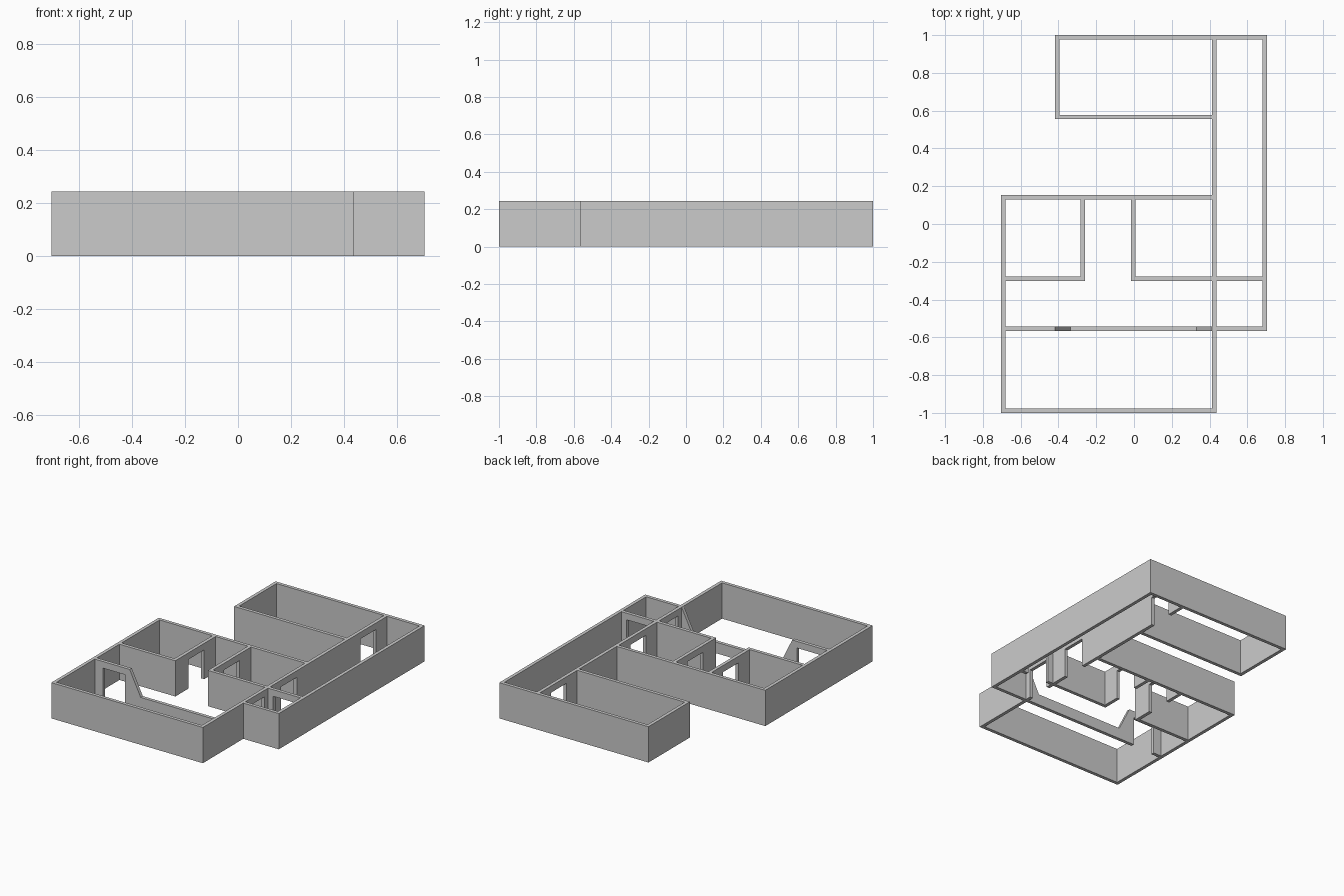
import bpy, bmesh
from mathutils import Vector

if "Cube" in bpy.data.objects:
    bpy.data.objects.remove(bpy.data.objects["Cube"])

T = 0.023        # wall thickness
H = 0.243        # wall height
DOOR_H = 0.198   # doorway height


def wall(name, axis, offset, a, b, doors=(), top=None):
    """Wall along an axis from a to b, its thickness starting at offset.
    doors: (start, end) gaps cut up from the floor; top: optional top outline."""
    outline = [(a, 0)]
    for d0, d1 in doors:
        outline += [(d0, 0), (d0, DOOR_H), (d1, DOOR_H), (d1, 0)]
    outline += [(b, 0)] + list(reversed(top or [(a, H), (b, H)]))

    def place(u, z):
        return Vector((u, offset, z)) if axis == 'X' else Vector((offset, u, z))

    bm = bmesh.new()
    face = bm.faces.new([bm.verts.new(place(u, z)) for u, z in outline])
    new = bmesh.ops.extrude_face_region(bm, geom=[face])['geom']
    push = Vector((0, T, 0)) if axis == 'X' else Vector((T, 0, 0))
    bmesh.ops.translate(bm, vec=push,
                        verts=[g for g in new if isinstance(g, bmesh.types.BMVert)])
    bmesh.ops.recalc_face_normals(bm, faces=bm.faces)
    mesh = bpy.data.meshes.new(name)
    bm.to_mesh(mesh)
    bm.free()
    bpy.context.collection.objects.link(bpy.data.objects.new(name, mesh))


# Outer edges of the plan
L, R = -0.703, 0.703
SPINE = 0.413
ROOM_DOOR = (-0.16, 0.008)

# Long walls running front to back
wall("spine_wall", 'Y', SPINE, -1, 1,
     doors=[(-0.504, -0.340), ROOM_DOOR, (0.693, 0.860)])
wall("right_wall", 'Y', R - T, -0.566, 1)
wall("left_wall", 'Y', L, -1, 0.153)

# Back room and corridor end
wall("back_wall", 'X', 1 - T, -0.418, SPINE)
wall("corridor_back_wall", 'X', 1 - T, SPINE + T, R - T)
wall("back_room_left_wall", 'Y', -0.418, 0.555, 1 - T)
wall("back_room_front_wall", 'X', 0.555, -0.418 + T, SPINE)

# Two middle rooms
wall("middle_back_wall", 'X', 0.130, L + T, SPINE)
wall("left_room_front_wall", 'X', -0.301, L + T, -0.26)
wall("left_room_side_wall", 'Y', -0.283, -0.301 + T, 0.130, doors=[ROOM_DOOR])
wall("right_room_side_wall", 'Y', -0.016, -0.301, 0.130, doors=[ROOM_DOOR])
wall("right_room_front_wall", 'X', -0.301, -0.016 + T, SPINE)

# Entry lobby on the right
wall("lobby_back_wall", 'X', -0.301, SPINE + T, R - T, doors=[(0.475, 0.640)])
wall("lobby_front_wall", 'X', -0.566, SPINE + T, R - T)

# Front room with a low parapet between sloping shoulders
LOW = 0.075
wall("parapet_wall", 'X', -0.566, L + T, SPINE, doors=[(-0.618, -0.454)],
     top=[(L + T, H), (-0.418, H), (-0.335, LOW), (0.330, LOW), (SPINE, H)])
wall("front_wall", 'X', -1, L + T, SPINE)
